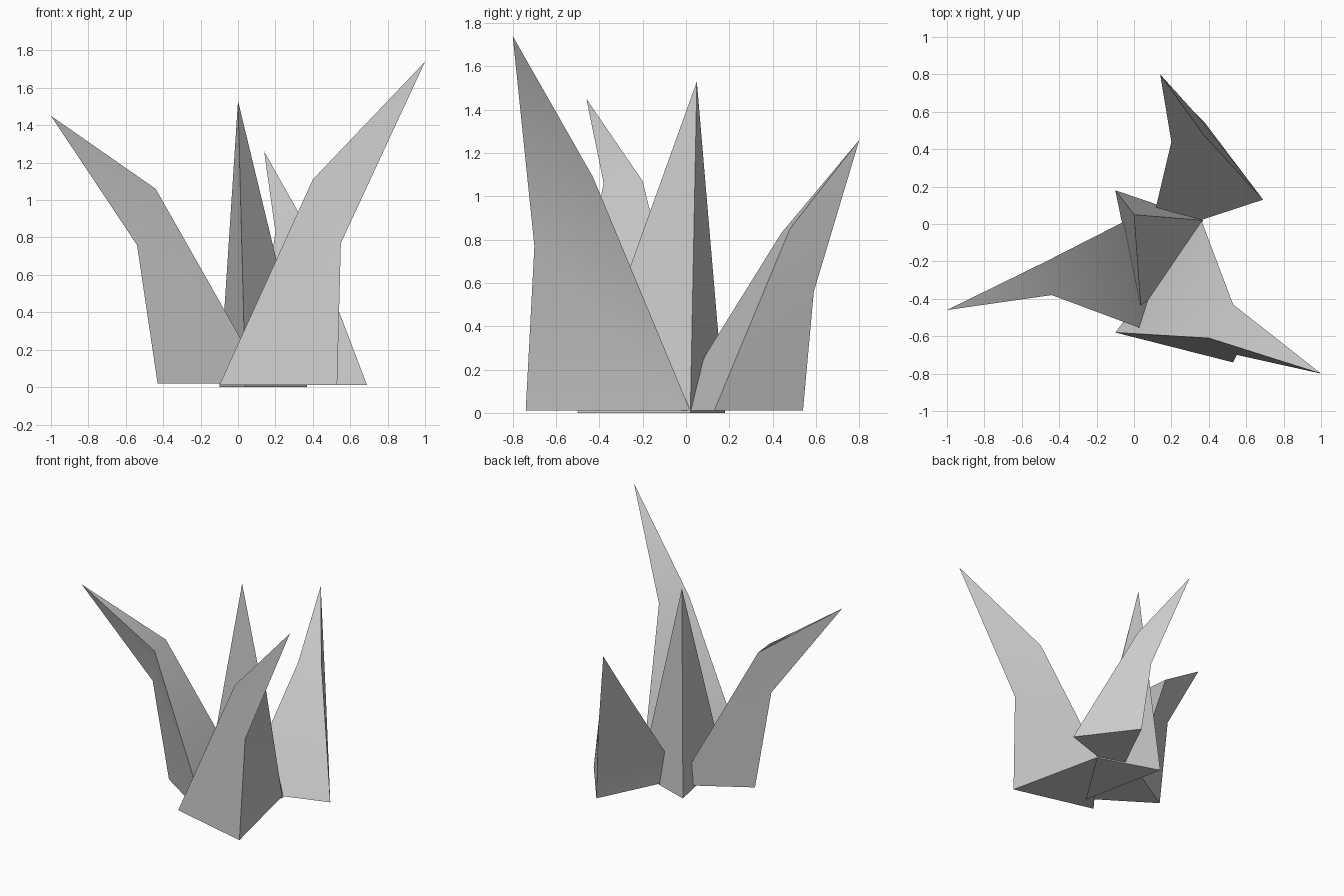
import bpy
import bmesh
import math

cube = bpy.data.objects.get("Cube")
if cube:
    bpy.data.objects.remove(cube, do_unlink=True)

grey = bpy.data.materials.new("light_grey")
grey.use_nodes = True
grey.diffuse_color = (0.6, 0.6, 0.6, 1)
grey.node_tree.nodes["Principled BSDF"].inputs["Base Color"].default_value = (0.6, 0.6, 0.6, 1)


def crystal(name, rings, tip):
    """Three-sided shard: stacked triangular rings, closed below, pointed above."""
    bm = bmesh.new()
    loops = [[bm.verts.new(p) for p in ring] for ring in rings]
    peak = bm.verts.new(tip)
    bm.faces.new(loops[0])
    for i in range(3):
        j = (i + 1) % 3
        for low, high in zip(loops, loops[1:]):
            bm.faces.new((low[i], low[j], high[j], high[i]))
        bm.faces.new((loops[-1][i], loops[-1][j], peak))
    bmesh.ops.recalc_face_normals(bm, faces=bm.faces)
    mesh = bpy.data.meshes.new(name)
    bm.to_mesh(mesh)
    bm.free()
    mesh.materials.append(grey)
    obj = bpy.data.objects.new(name, mesh)
    bpy.context.collection.objects.link(obj)
    bpy.ops.object.select_all(action="DESELECT")
    obj.select_set(True)
    bpy.context.view_layer.objects.active = obj
    bpy.ops.object.shade_smooth_by_angle(angle=math.radians(30))
    return obj


# Tall bent shard at the front
crystal("front_shard",
        [[(-0.10, -0.58, 0.01), (0.36, 0.02, 0.01), (0.53, -0.74, 0.01)],
         [(0.40, -0.61, 1.11), (0.53, -0.43, 1.09), (0.55, -0.70, 0.77)]],
        (1.0, -0.80, 1.74))

# Bent shard leaning to the side
crystal("side_shard",
        [[(0.03, 0.055, 0.02), (0.15, -0.60, 0.02), (-0.43, -0.22, 0.02)],
         [(-0.47, -0.20, 1.07), (-0.44, -0.38, 1.06), (-0.54, -0.26, 0.76)]],
        (-1.0, -0.46, 1.45))

# Short bent shard at the back
crystal("back_shard",
        [[(0.08, -0.07, 0.01), (0.69, 0.13, 0.01), (0.38, 0.54, 0.01)],
         [(0.20, 0.44, 0.83), (0.37, 0.48, 0.85), (0.33, 0.59, 0.56)]],
        (0.14, 0.80, 1.26))

# Straight shard in the middle
crystal("middle_shard",
        [[(-0.10, 0.18, 0), (0.37, 0.02, 0), (0.04, -0.50, 0)]],
        (0, 0.05, 1.53))
